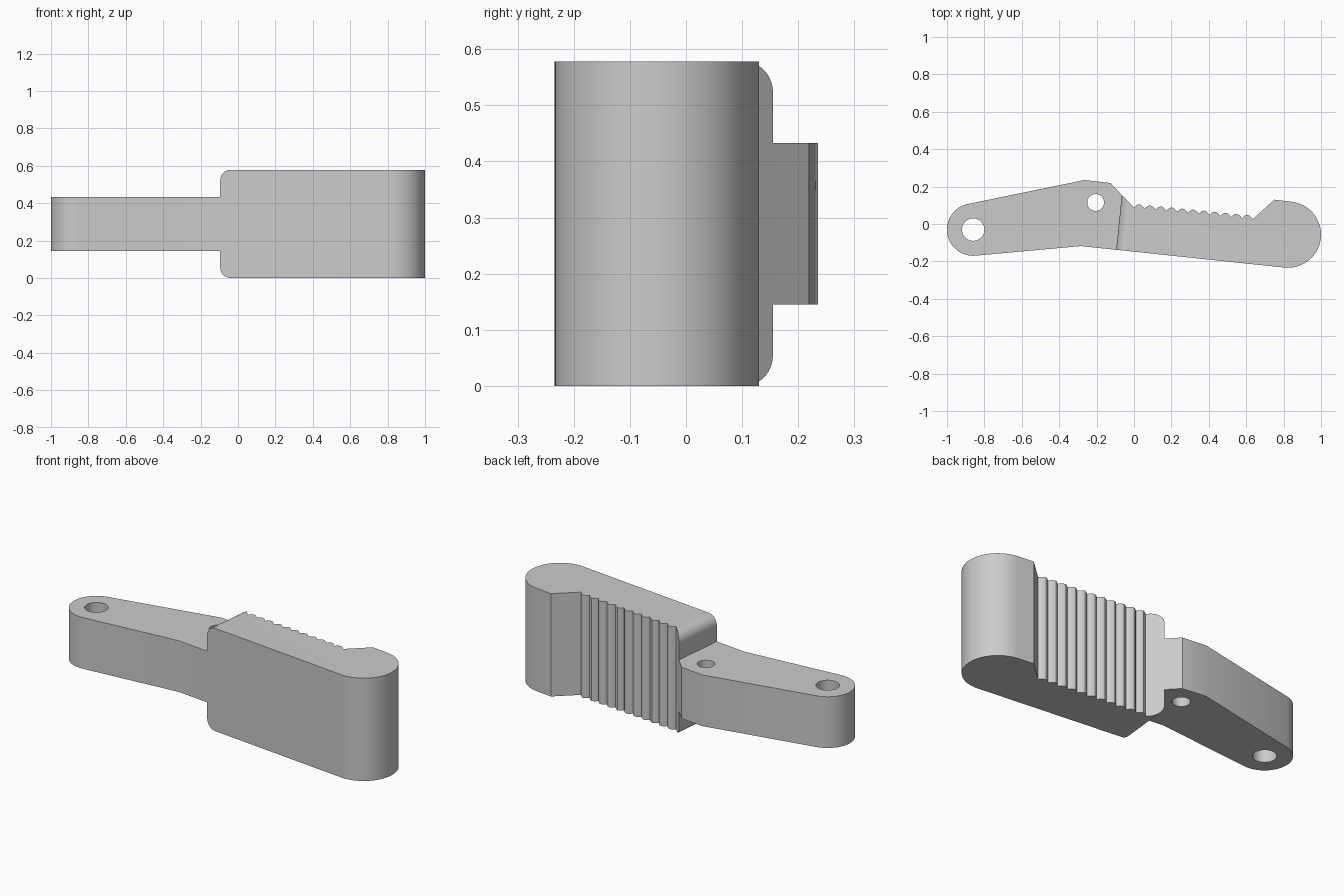
import bpy
import bmesh
from math import sin, cos, pi, radians
from mathutils import Vector

cube = bpy.data.objects.get("Cube")
if cube:
    bpy.data.objects.remove(cube, do_unlink=True)

HEIGHT = 0.578
ARM_HEIGHT = 0.288
CORNER = 0.055

grey = bpy.data.materials.new("plain_grey")
grey.use_nodes = True
grey.diffuse_color = (0.6, 0.6, 0.6, 1)
grey.node_tree.nodes["Principled BSDF"].inputs["Base Color"].default_value = (0.6, 0.6, 0.6, 1)


def arc(cx, cy, r, start, end, steps=32):
    """Points on an arc, angles in degrees."""
    angles = [radians(start + (end - start) * i / steps) for i in range(steps + 1)]
    return [(cx + r * cos(a), cy + r * sin(a)) for a in angles]


def finish(obj):
    bpy.ops.object.select_all(action="DESELECT")
    obj.select_set(True)
    bpy.context.view_layer.objects.active = obj
    if obj.type == "CURVE":
        bpy.ops.object.convert(target="MESH")
    bpy.ops.object.shade_smooth_by_angle(angle=radians(25))


# Shared seam between the grip and the arm
seam_front = (-0.095, -0.138)
seam_back = (-0.065, 0.155)

# Arm: bent bar with a round end and two through holes
arm_outline = arc(-0.86, -0.03, 0.14, 101.5, 275.3)
arm_outline += [(-0.285, -0.118), seam_front, seam_back, (-0.125, 0.219), (-0.265, 0.235)]
holes = [arc(-0.86, -0.03, 0.06, 360, 0, 40)[:-1], arc(-0.205, 0.115, 0.045, 360, 0, 40)[:-1]]

curve = bpy.data.curves.new("arm", "CURVE")
curve.dimensions = "2D"
curve.fill_mode = "BOTH"
curve.extrude = ARM_HEIGHT / 2
for outline in [arm_outline] + holes:
    spline = curve.splines.new("POLY")
    spline.points.add(len(outline) - 1)
    for point, (x, y) in zip(spline.points, outline):
        point.co = (x, y, 0, 1)
    spline.use_cyclic_u = True
curve.materials.append(grey)
arm = bpy.data.objects.new("arm", curve)
arm.location.z = HEIGHT / 2
bpy.context.collection.objects.link(arm)
finish(arm)

# Grip outline: front face, round end, ramp, then the row of ridges
grip_outline = [seam_front] + arc(0.823, -0.057, 0.177, -96, 84, 40) + [(0.75, 0.13)]
first, last = Vector((0.0, 0.088)), Vector((0.635, 0.026))
ridges, steps = 11, 6
for i in range(ridges * steps + 1):
    p = last.lerp(first, i / (ridges * steps))
    lift = 0.02 * sin(pi * (i % steps) / steps)
    grip_outline.append((p.x, p.y + lift))
grip_outline.append(seam_back)

# Grip: extrude the outline upwards and round the two seam-side edges
bm = bmesh.new()
base = bm.faces.new([bm.verts.new((x, y, 0)) for x, y in grip_outline])
extruded = bmesh.ops.extrude_face_region(bm, geom=[base], use_keep_orig=True)
top = [g for g in extruded["geom"] if isinstance(g, bmesh.types.BMVert)]
bmesh.ops.translate(bm, verts=top, vec=(0, 0, HEIGHT))
bmesh.ops.recalc_face_normals(bm, faces=bm.faces)
seam_edges = [e for e in bm.edges
              if all(v.co.x < -0.05 for v in e.verts)
              and abs(e.verts[0].co.z - e.verts[1].co.z) < 0.01]
bmesh.ops.bevel(bm, geom=seam_edges, offset=CORNER, segments=10, profile=0.5, affect="EDGES")
bmesh.ops.recalc_face_normals(bm, faces=bm.faces)
mesh = bpy.data.meshes.new("grip")
bm.to_mesh(mesh)
bm.free()
mesh.materials.append(grey)
grip = bpy.data.objects.new("grip", mesh)
bpy.context.collection.objects.link(grip)
finish(grip)
